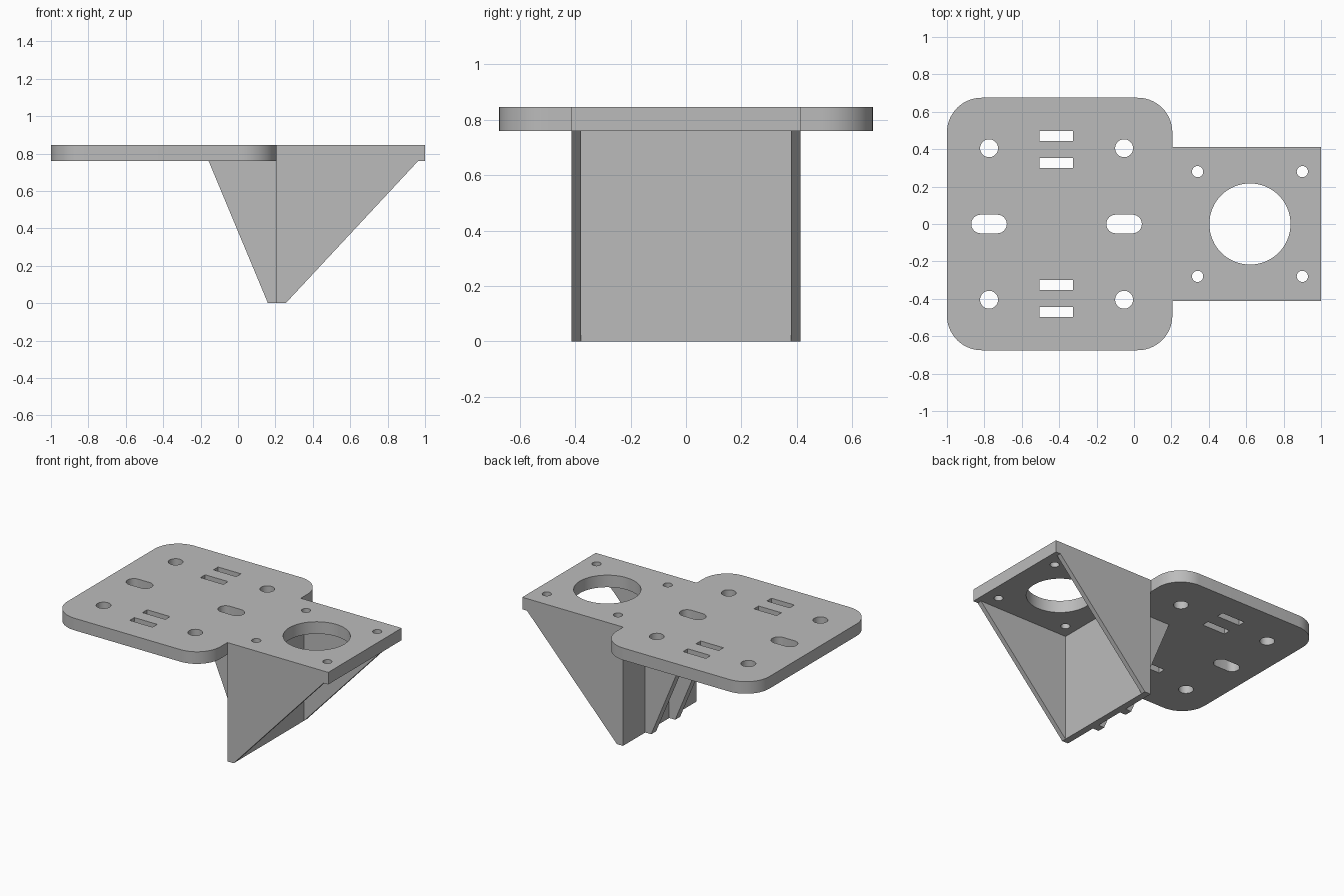
import bpy
import bmesh
from math import cos, sin, pi, radians

cube = bpy.data.objects.get("Cube")
if cube:
    bpy.data.objects.remove(cube, do_unlink=True)

grey = bpy.data.materials.new("plain grey")
grey.use_nodes = True
COLOUR = (0.5, 0.5, 0.5, 1)
grey.diffuse_color = COLOUR
grey.node_tree.nodes["Principled BSDF"].inputs["Base Color"].default_value = COLOUR

TOP, UNDER = 0.846, 0.76      # plate faces
WALL_BACK, WALL_FRONT = 0.207, 0.255
HALF_ARM = 0.413              # half width of the motor arm


def arc(cx, cy, r, start, end, n):
    """Points along an arc, angles in degrees."""
    angles = [radians(start + (end - start) * i / n) for i in range(n + 1)]
    return [(cx + r * cos(a), cy + r * sin(a)) for a in angles]


def circle(cx, cy, r, n=32):
    return arc(cx, cy, r, 0, 360, n)[:-1]


def slot(cx, cy, half_length, r):
    d = half_length - r
    return arc(cx + d, cy, r, -90, 90, 12) + arc(cx - d, cy, r, 90, 270, 12)


def rectangle(cx, cy, w, h):
    return [(cx + sx * w / 2, cy + sy * h / 2)
            for sx, sy in ((-1, -1), (1, -1), (1, 1), (-1, 1))]


def pierced_plate(name, loops, z0, z1):
    """Flat plate from an outline followed by its holes."""
    curve = bpy.data.curves.new(name, "CURVE")
    curve.dimensions = "2D"
    curve.fill_mode = "BOTH"
    curve.extrude = (z1 - z0) / 2
    for loop in loops:
        spline = curve.splines.new("POLY")
        spline.points.add(len(loop) - 1)
        for point, (x, y) in zip(spline.points, loop):
            point.co = (x, y, 0, 1)
        spline.use_cyclic_u = True
    obj = bpy.data.objects.new(name, curve)
    bpy.context.collection.objects.link(obj)
    bpy.ops.object.select_all(action="DESELECT")
    obj.select_set(True)
    bpy.context.view_layer.objects.active = obj
    bpy.ops.object.convert(target="MESH")
    obj = bpy.context.object
    bm = bmesh.new()
    bm.from_mesh(obj.data)
    bmesh.ops.remove_doubles(bm, verts=bm.verts, dist=0.0001)
    bmesh.ops.translate(bm, verts=bm.verts, vec=(0, 0, (z0 + z1) / 2))
    bmesh.ops.recalc_face_normals(bm, faces=bm.faces)
    bm.to_mesh(obj.data)
    bm.free()
    obj.data.materials.clear()
    obj.data.materials.append(grey)
    bpy.ops.object.shade_smooth_by_angle(angle=radians(30))
    return obj


def prism(name, profile, y0, y1):
    """Side profile (x, z) extruded from y0 to y1."""
    bm = bmesh.new()
    face = bm.faces.new([bm.verts.new((x, y0, z)) for x, z in profile])
    side = bmesh.ops.extrude_face_region(bm, geom=[face])
    moved = [v for v in side["geom"] if isinstance(v, bmesh.types.BMVert)]
    bmesh.ops.translate(bm, verts=moved, vec=(0, y1 - y0, 0))
    bmesh.ops.recalc_face_normals(bm, faces=bm.faces)
    mesh = bpy.data.meshes.new(name)
    bm.to_mesh(mesh)
    bm.free()
    mesh.materials.append(grey)
    obj = bpy.data.objects.new(name, mesh)
    bpy.context.collection.objects.link(obj)
    return obj


# Mounting plate: rounded carriage section joined to the square motor arm
R, HALF, LEFT, RIGHT = 0.185, 0.675, -1.0, 0.205
outline = (arc(LEFT + R, -HALF + R, R, 180, 270, 14)
           + arc(RIGHT - R, -HALF + R, R, 270, 360, 14)
           + [(RIGHT, -HALF_ARM), (1, -HALF_ARM), (1, HALF_ARM), (RIGHT, HALF_ARM)]
           + arc(RIGHT - R, HALF - R, R, 0, 90, 14)
           + arc(LEFT + R, HALF - R, R, 90, 180, 14))

# Motor opening, screw holes, adjusting slots and belt slits
holes = [circle(0.62, 0, 0.217, 64)]
for x in (-0.775, -0.053):
    holes.append(slot(x, 0, 0.095, 0.05))
for s in (-1, 1):
    holes += [circle(x, s * 0.28, 0.03) for x in (0.34, 0.9)]
    holes += [circle(x, s * 0.405, 0.048) for x in (-0.775, -0.053)]
    holes += [rectangle(-0.415, s * y, 0.18, 0.052) for y in (0.326, 0.471)]

pierced_plate("mounting_plate", [outline] + holes, UNDER, TOP)

# Upright wall below the plate
prism("upright_wall", [(WALL_BACK, 0), (WALL_FRONT, 0),
                       (WALL_FRONT, UNDER), (WALL_BACK, UNDER)], -0.38, 0.38)

# Side gussets under the motor arm and ribs behind the wall
gusset = [(WALL_BACK, 0), (WALL_FRONT, 0), (0.963, UNDER), (WALL_BACK, UNDER)]
rib = [(WALL_BACK, 0), (WALL_BACK, UNDER), (-0.157, UNDER), (0.16, 0)]
for side, s in (("right", -1), ("left", 1)):
    prism(side + "_gusset", gusset, s * 0.38, s * HALF_ARM)
    prism(side + "_rib", rib, s * 0.107, s * 0.163)
